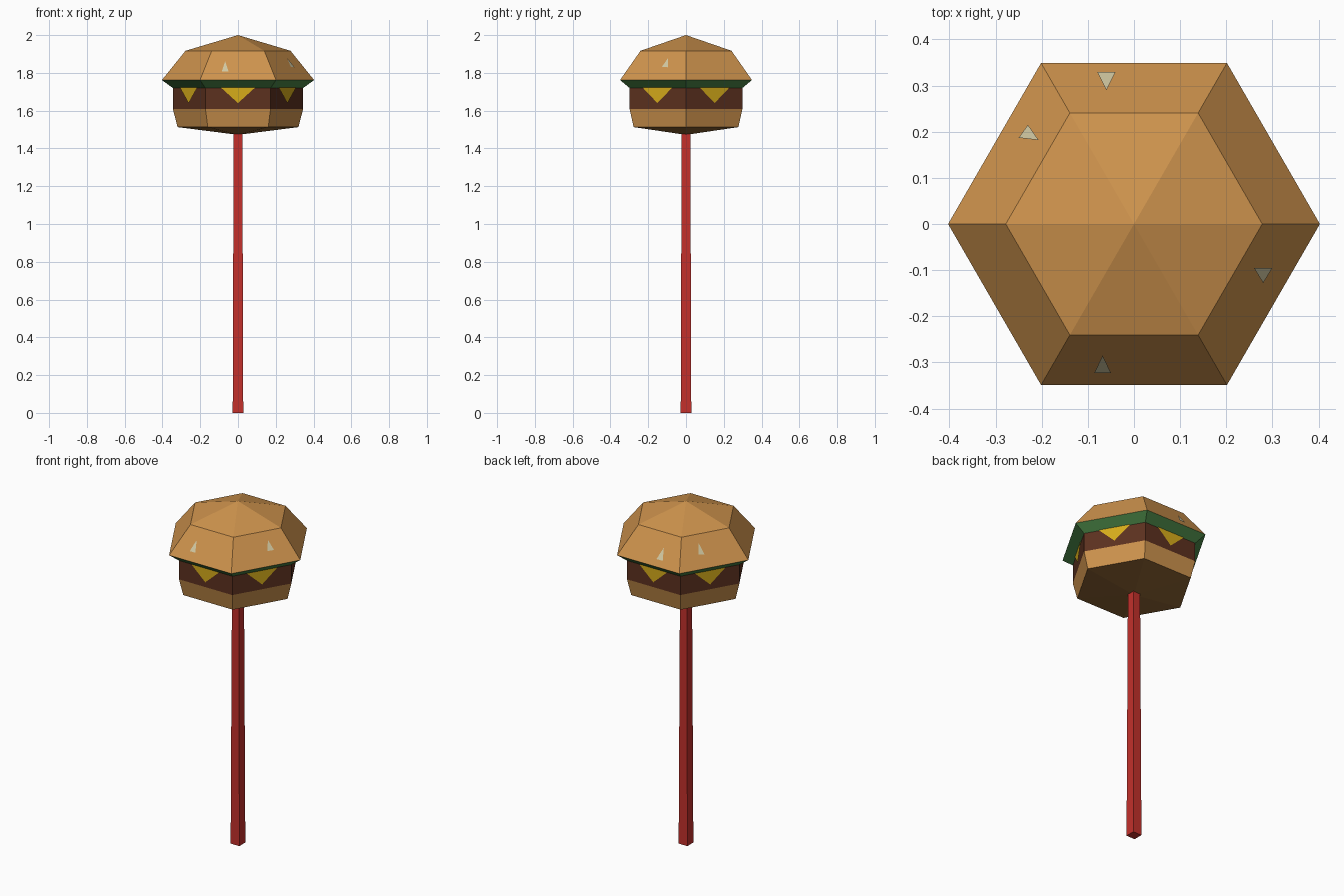
import bpy, math
from mathutils import Vector

if "Cube" in bpy.data.objects:
    bpy.data.objects.remove(bpy.data.objects["Cube"])


def material(name, r, g, b):
    """Flat colour given as sRGB 0-255, stored as linear."""
    def lin(c):
        c /= 255
        return c / 12.92 if c <= 0.04045 else ((c + 0.055) / 1.055) ** 2.4
    m = bpy.data.materials.new(name)
    m.diffuse_color = (lin(r), lin(g), lin(b), 1)
    m.use_nodes = True
    m.node_tree.nodes["Principled BSDF"].inputs["Base Color"].default_value = m.diffuse_color
    return m


BUN = material("toasted bun", 206, 147, 77)
BASE = material("dark crust", 146, 103, 53)
MEAT = material("brown meat", 92, 49, 31)
GREEN = material("leaf green", 75, 134, 71)
YELLOW = material("cheese yellow", 214, 172, 26)
SEED = material("pale seed", 210, 201, 162)
RED = material("red handle", 195, 48, 43)


def add_mesh(name, verts, faces, mat):
    me = bpy.data.meshes.new(name)
    me.from_pydata(verts, [], faces)
    me.materials.append(mat)
    ob = bpy.data.objects.new(name, me)
    bpy.context.collection.objects.link(ob)
    return ob


def lathe(name, profile, mat, sides=6, turn=0.0):
    """Faceted surface from (radius, z) points listed bottom to top."""
    verts, faces, rings = [], [], []
    for r, z in profile:
        n = sides if r > 0 else 1
        rings.append([len(verts) + i % n for i in range(sides)])
        for i in range(n):
            a = turn + math.tau * i / sides
            verts.append((r * math.cos(a), r * math.sin(a), z))
    for lo, hi in zip(rings, rings[1:]):
        for i in range(sides):
            j = (i + 1) % sides
            quad = [lo[i], lo[j], hi[j], hi[i]]
            faces.append(list(dict.fromkeys(quad)))
    return add_mesh(name, verts, faces, mat)


# Burger layers
R_RIM, Z_RIM, R_TOP, Z_TOP = 0.403, 1.762, 0.278, 1.917
R_MEAT, Z_MEAT = 0.345, 1.72
lathe("bun_underside", [(0, 1.472), (0.32, 1.513)], BASE)
lathe("bottom_bun", [(0.32, 1.513), (R_MEAT, 1.61)], BUN)
lathe("patty", [(R_MEAT, 1.61), (R_MEAT, Z_MEAT)], MEAT)
lathe("lettuce", [(R_MEAT, Z_MEAT), (R_RIM, Z_RIM)], GREEN)
lathe("top_bun", [(R_RIM, Z_RIM), (R_TOP, Z_TOP), (0, 2.0)], BUN)

# Cheese corner hanging over each side of the patty
C30 = math.cos(math.pi / 6)
for k in range(6):
    a = math.radians(30 + 60 * k)
    out = Vector((math.cos(a), math.sin(a), 0))
    along = Vector((-out.y, out.x, 0))
    base = out * (R_MEAT * C30 + 0.004)
    tri = [base + along * s + Vector((0, 0, z))
           for s, z in ((-0.09, 1.722), (0, 1.64), (0.09, 1.722))]
    # wind the face so that it points outward
    if (tri[1] - tri[0]).cross(tri[2] - tri[0]).dot(out) < 0:
        tri.reverse()
    add_mesh(f"cheese_{k + 1}", tri, [(0, 1, 2)], YELLOW)

# Seeds lying on the sloped sides of the top bun: (side angle, outline in plan)
seeds = [
    (90, [(-0.08, 0.33), (-0.06, 0.29), (-0.04, 0.33)]),
    (150, [(-0.23, 0.215), (-0.25, 0.187), (-0.207, 0.182)]),
    (270, [(-0.068, -0.285), (-0.086, -0.323), (-0.05, -0.323)]),
    (330, [(0.26, -0.095), (0.28, -0.128), (0.30, -0.095)]),
]
slope = (Z_TOP - Z_RIM) / ((R_RIM - R_TOP) * C30)
for k, (deg, outline) in enumerate(seeds):
    a = math.radians(deg)
    tri = []
    for x, y in outline:
        d = x * math.cos(a) + y * math.sin(a)
        z = Z_RIM + (R_RIM * C30 - d) * slope
        tri.append(Vector((x, y, z + 0.008)))
    add_mesh(f"seed_{k + 1}", tri, [(0, 1, 2)], SEED)

# Square tapered handle
S2 = math.sqrt(2)
lathe("handle", [(0, 0), (0.028 * S2, 0), (0.023 * S2, 1.48)], RED,
      sides=4, turn=math.pi / 4)
